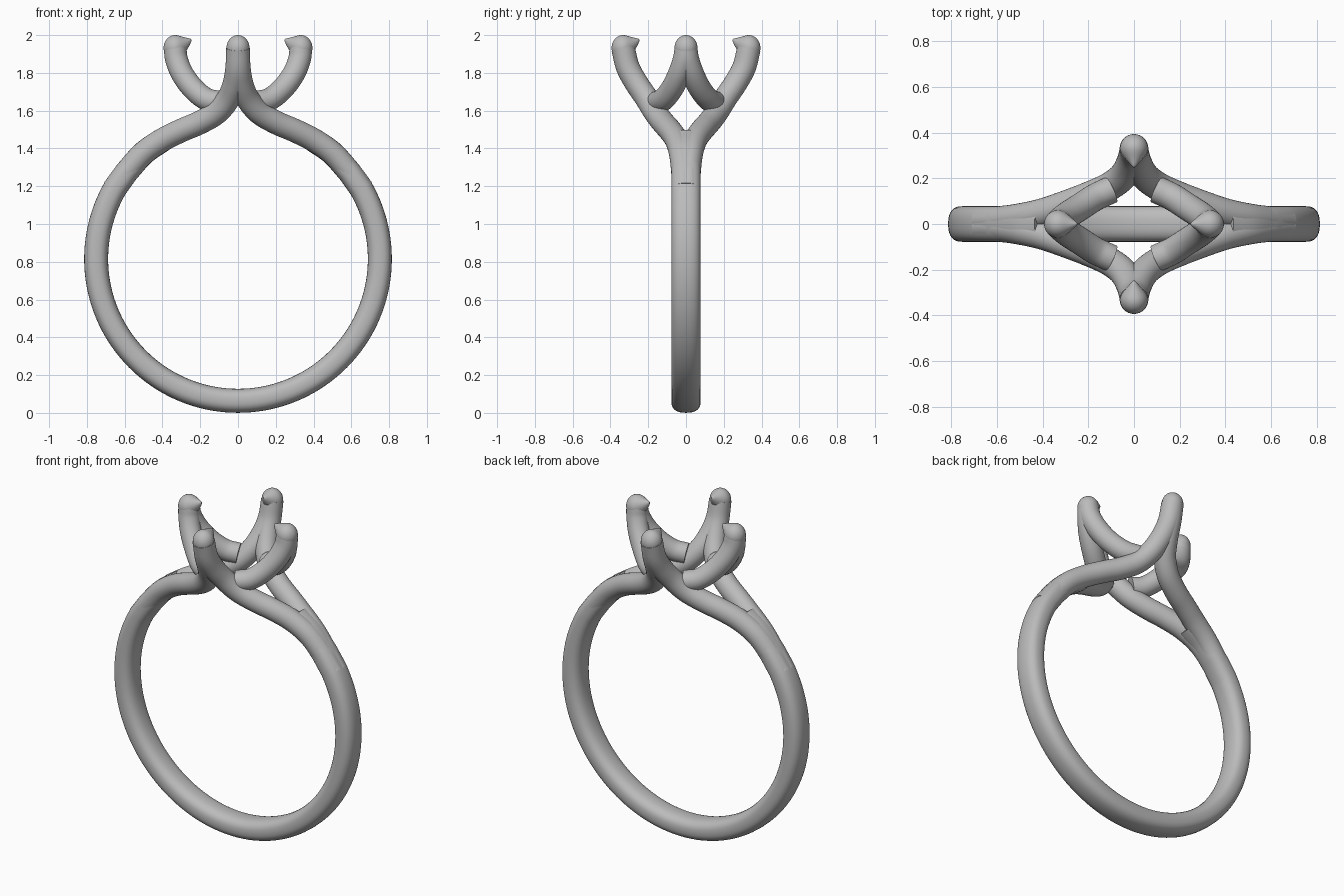
import bpy, bmesh, math
from mathutils import Vector

cube = bpy.data.objects.get("Cube")
if cube:
    bpy.data.objects.remove(cube)

metal = bpy.data.materials.new("grey metal")
metal.use_nodes = True
metal.diffuse_color = (0.5, 0.5, 0.5, 1)
metal.node_tree.nodes["Principled BSDF"].inputs["Base Color"].default_value = (0.5, 0.5, 0.5, 1)


def finish(name, bm):
    bmesh.ops.recalc_face_normals(bm, faces=bm.faces)
    mesh = bpy.data.meshes.new(name)
    bm.to_mesh(mesh)
    bm.free()
    mesh.materials.append(metal)
    obj = bpy.data.objects.new(name, mesh)
    bpy.context.collection.objects.link(obj)
    bpy.ops.object.select_all(action='DESELECT')
    obj.select_set(True)
    bpy.context.view_layer.objects.active = obj
    bpy.ops.object.shade_smooth_by_angle(angle=math.radians(40))
    return obj


def smooth_path(points, steps=6):
    """Catmull-Rom curve through the points."""
    p = [Vector(q) for q in points]
    p = [2 * p[0] - p[1]] + p + [2 * p[-1] - p[-2]]
    out = []
    for a, b, c, d in zip(p, p[1:], p[2:], p[3:]):
        for i in range(steps):
            t = i / steps
            out.append(0.5 * (2 * b + (c - a) * t + (2 * a - 5 * b + 4 * c - d) * t * t
                              + (3 * b - a - 3 * c + d) * t ** 3))
    return out + [p[-2]]


def sweep(name, path, width, height, power=1.0, sides=32):
    """Sweep a rounded section along a path and cap the ends."""
    bm = bmesh.new()
    rings = []
    side = Vector((0, 1, 0))
    for i, p in enumerate(path):
        tangent = (path[min(i + 1, len(path) - 1)] - path[max(i - 1, 0)]).normalized()
        side = (side - tangent * side.dot(tangent)).normalized()
        normal = tangent.cross(side)
        ring = []
        for k in range(sides):
            a = 2 * math.pi * k / sides
            c, s = math.cos(a), math.sin(a)
            u = math.copysign(abs(c) ** power, c) * width
            v = math.copysign(abs(s) ** power, s) * height
            ring.append(bm.verts.new(p + side * u + normal * v))
        rings.append(ring)
    for r, q in zip(rings, rings[1:]):
        for k in range(sides):
            n = (k + 1) % sides
            bm.faces.new((r[k], r[n], q[n], q[k]))
    bm.faces.new(rings[0])
    bm.faces.new(rings[-1])
    return finish(name, bm)


def claw_tip(name, out):
    """Round prong cap with a beak pulled toward the middle."""
    out = Vector(out)
    across = Vector((-out.y, out.x, 0))
    bm = bmesh.new()
    bmesh.ops.create_uvsphere(bm, u_segments=32, v_segments=20, radius=0.061)
    for v in bm.verts:
        x, y, z = v.co / 0.061
        pull = max(0, -x) ** 3
        x -= 0.42 * pull
        y *= 1 - 0.6 * pull
        z = z * (1 - 0.4 * pull) + 0.6 * pull
        v.co = (out * x + across * y) * 0.061 + Vector((0, 0, z * 0.068))
        v.co += out * 0.333 + Vector((0, 0, 1.932))
    return finish(name, bm)


# Strand path: leaves the band, spreads sideways, rises into a prong
strand = [(0.66, 0.014, 1.18), (0.59, 0.016, 1.275), (0.50, 0.028, 1.375),
          (0.40, 0.05, 1.445), (0.30, 0.084, 1.495), (0.20, 0.122, 1.538),
          (0.11, 0.163, 1.592), (0.05, 0.208, 1.665), (0.018, 0.262, 1.745),
          (0.004, 0.308, 1.83), (0, 0.333, 1.93)]
# Leg path: from a side prong tip down to a strand
leg = [(0.333, 0, 1.93), (0.325, 0.01, 1.87), (0.295, 0.036, 1.795),
       (0.24, 0.072, 1.72), (0.17, 0.117, 1.662), (0.10, 0.15, 1.645)]

# Band: round hoop, open at the top where the strands split off
arc = []
for i in range(97):
    a = math.radians(30 - 240 * i / 96)
    arc.append(Vector((0.751 * math.cos(a), 0, 0.815 + 0.751 * math.sin(a))))
shoulder = smooth_path([(x, 0, z) for x, y, z in strand[1:4]])
mirrored = [Vector((-p.x, 0, p.z)) for p in shoulder]
sweep("band", shoulder[::-1] + arc + mirrored, 0.078, 0.0635, power=0.8)

# Four strands and four legs, mirrored in both directions
for sx, x_word in ((1, "left"), (-1, "right")):
    for sy, y_word in ((-1, "front"), (1, "back")):
        for part, points, r in (("strand", strand, 0.0625), ("prong_leg", leg, 0.06)):
            path = smooth_path([(x * sx, y * sy, z) for x, y, z in points])
            sweep(f"{y_word}_{x_word}_{part}", path, r, r)

# Claw tips on the four prongs
for word, out in (("left", (1, 0, 0)), ("right", (-1, 0, 0)),
                  ("front", (0, -1, 0)), ("back", (0, 1, 0))):
    claw_tip(word + "_claw_tip", out)
